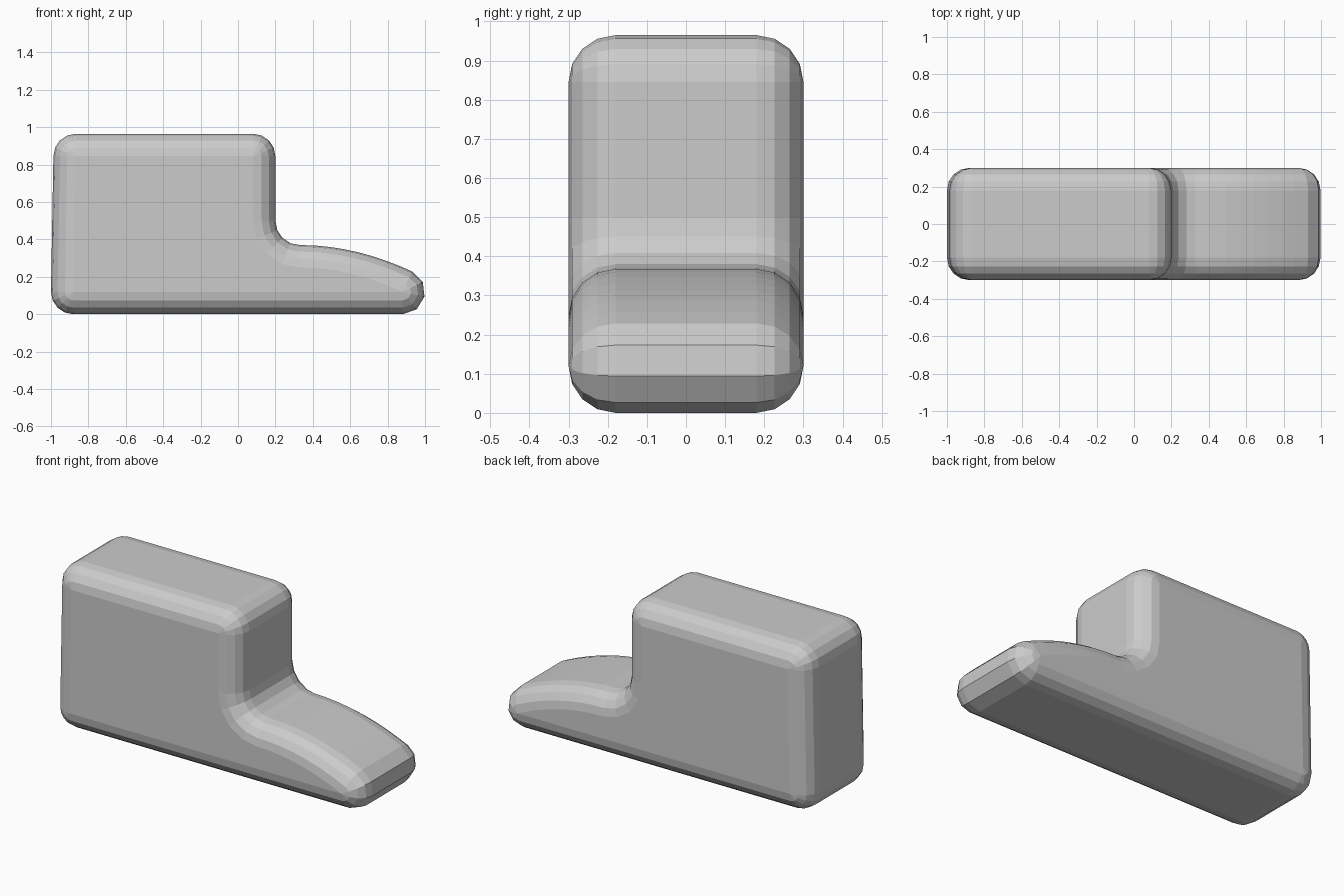
import bpy, bmesh
from math import sin, cos, radians, pi
from mathutils import Vector
from mathutils.geometry import interpolate_bezier

if "Cube" in bpy.data.objects:
    bpy.data.objects.remove(bpy.data.objects["Cube"])

R = 0.12        # edge rounding
HALF = 0.3      # half width
SEG = 4


def arc(cx, cz, a0, a1, r=R, side=1):
    """Outline points with outward normals; side=-1 makes a concave fillet."""
    out = []
    for i in range(SEG + 1):
        a = radians(a0 + (a1 - a0) * i / SEG)
        n = Vector((cos(a), sin(a)))
        out.append((Vector((cx, cz)) + n * r, n * side))
    return out


def toe_slope():
    """Gently curved top of the low front section."""
    ctrl = [Vector(p) for p in ((0.33, 0.37), (0.55, 0.37), (0.748, 0.313), (0.93, 0.229))]
    pts = interpolate_bezier(*ctrl, 9)
    out = []
    for i in range(1, 8):
        t = (pts[i + 1] - pts[i - 1]).normalized()
        out.append((Vector(pts[i][:2]), Vector((-t.y, t.x))))
    return out


# Side outline, clockwise from the lower back corner
outline = (arc(-0.88, R, 270, 180)
           + arc(-0.867, 0.845, 180, 90)
           + arc(0.08, 0.845, 90, 0)
           + arc(0.33, 0.5, 180, 270, 0.13, -1)
           + toe_slope()
           + arc(0.88, R, 65, -90))

# Sweep the outline across the width with rounded rims
bm = bmesh.new()
angles = [pi / 2 * i / SEG for i in range(SEG + 1)]
rows = [(-HALF + R * (1 - cos(a)), R * (1 - sin(a))) for a in angles]
rows += [(-y, inset) for y, inset in reversed(rows)]
rings = []
for y, inset in rows:
    ring = []
    for p, n in outline:
        q = p - n * inset
        ring.append(bm.verts.new((q.x, y, q.y)))
    rings.append(ring)
count = len(outline)
for a, b in zip(rings, rings[1:]):
    for i in range(count):
        j = (i + 1) % count
        bm.faces.new((a[i], a[j], b[j], b[i]))
bm.faces.new(rings[0])
bm.faces.new(rings[-1][::-1])
bmesh.ops.remove_doubles(bm, verts=bm.verts, dist=0.002)
bmesh.ops.recalc_face_normals(bm, faces=bm.faces)

mesh = bpy.data.meshes.new("stepped_body")
bm.to_mesh(mesh)
bm.free()
body = bpy.data.objects.new("stepped_body", mesh)
bpy.context.collection.objects.link(body)

# Single plain grey
grey = bpy.data.materials.new("plain_grey")
grey.use_nodes = True
color = (0.6, 0.6, 0.6, 1)
grey.diffuse_color = color
grey.node_tree.nodes["Principled BSDF"].inputs["Base Color"].default_value = color
mesh.materials.append(grey)
